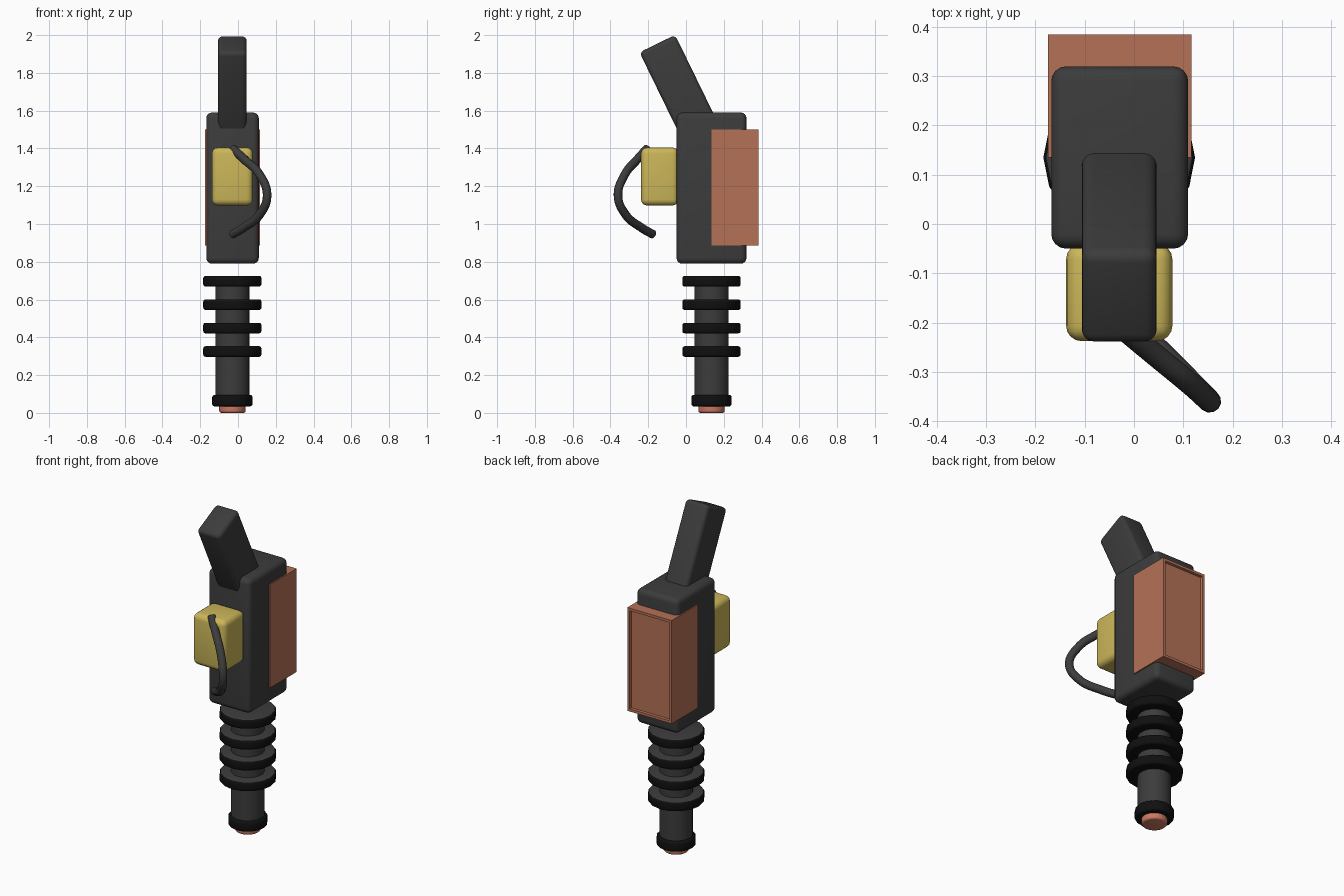
import bpy, bmesh, math
from mathutils import Vector

if "Cube" in bpy.data.objects:
    bpy.data.objects.remove(bpy.data.objects["Cube"])


def mat(name, rgb):
    m = bpy.data.materials.new(name)
    m.diffuse_color = (*rgb, 1)
    m.use_nodes = True
    m.node_tree.nodes["Principled BSDF"].inputs["Base Color"].default_value = m.diffuse_color
    return m


GREY = mat("dark grey", (0.045, 0.045, 0.045))
BLACK = mat("black", (0.005, 0.005, 0.005))
COPPER = mat("copper", (0.46, 0.165, 0.095))
TIP = mat("tip red copper", (0.60, 0.19, 0.12))
YELLOW = mat("yellow", (0.60, 0.47, 0.10))
CX, CY = -0.03, 0.135


def smooth(ob):
    bpy.ops.object.select_all(action='DESELECT')
    ob.select_set(True)
    bpy.context.view_layer.objects.active = ob
    bpy.ops.object.shade_smooth_by_angle(angle=math.radians(35))


def finish(name, bm, mats, loc=(0, 0, 0), rot=(0, 0, 0)):
    bmesh.ops.recalc_face_normals(bm, faces=bm.faces[:])
    me = bpy.data.meshes.new(name)
    bm.to_mesh(me)
    bm.free()
    ob = bpy.data.objects.new(name, me)
    bpy.context.collection.objects.link(ob)
    ob.location, ob.rotation_euler = loc, rot
    for m in mats:
        me.materials.append(m)
    smooth(ob)
    return ob


def box_bm(size, bevel):
    bm = bmesh.new()
    bmesh.ops.create_cube(bm, size=1)
    bmesh.ops.scale(bm, vec=size, verts=bm.verts)
    if bevel:
        bmesh.ops.bevel(bm, geom=bm.edges[:], offset=bevel, segments=4,
                        profile=0.5, affect='EDGES')
    return bm


def box(name, lo, hi, m, bevel):
    lo, hi = Vector(lo), Vector(hi)
    return finish(name, box_bm(hi - lo, bevel), [m], (lo + hi) / 2)


def disc(name, r, z0, z1, mats, sides, bevel):
    bm = bmesh.new()
    bmesh.ops.create_cone(bm, cap_ends=True, segments=sides, radius1=r,
                          radius2=r, depth=z1 - z0)
    if bevel:
        rims = [e for e in bm.edges if abs(e.verts[0].co.z - e.verts[1].co.z) < 1e-5]
        bmesh.ops.bevel(bm, geom=rims, offset=bevel, segments=3,
                        profile=0.5, affect='EDGES')
    if len(mats) > 1:  # upper face takes the second colour
        bm.normal_update()
        for f in bm.faces:
            f.material_index = int(f.normal.z > 0.9)
    return finish(name, bm, mats, (CX, CY, (z0 + z1) / 2))


# main housing and leaning handle
box("housing", (-0.168, -0.05, 0.79), (0.11, 0.32, 1.59), GREY, 0.03)
tilt = math.radians(26)
top = Vector((CX, -0.152, 1.955))
down = Vector((0, math.sin(tilt), -math.cos(tilt)))
finish("handle", box_bm((0.152, 0.21, 0.56), 0.024), [GREY],
       top + down * 0.28, (tilt, 0, 0))

# front yellow box
box("front_box", (-0.138, -0.238, 1.098), (0.078, -0.04, 1.405), YELLOW, 0.032)

# copper back cover with recessed rear panel
bm = box_bm((0.292, 0.25, 0.615), 0)
bm.normal_update()
rear = [f for f in bm.faces if f.normal.y > 0.9]
bmesh.ops.inset_region(bm, faces=rear, thickness=0.022)
bmesh.ops.inset_region(bm, faces=rear, thickness=0.003, depth=-0.014)
finish("back_cover", bm, [COPPER], (-0.029, 0.26, 1.1925))

# lower tube, cooling rings, collar and tip
disc("tube", 0.09, 0.04, 0.722, [GREY], 32, 0)
for i in range(4):
    z = 0.325 + i * 0.124
    disc(f"ring_{i + 1}", 0.154, z - 0.028, z + 0.028, [BLACK, GREY], 16, 0.012)
disc("collar", 0.107, 0.034, 0.096, [BLACK], 16, 0.014)
disc("tip", 0.07, 0.0, 0.06, [TIP], 32, 0.012)

# looping cable
pts = [(-0.03, -0.205, 1.40), (0.03, -0.255, 1.345), (0.115, -0.325, 1.26),
       (0.154, -0.36, 1.15), (0.115, -0.32, 1.05), (0.03, -0.235, 0.98),
       (-0.03, -0.175, 0.945)]
cu = bpy.data.curves.new("cable", 'CURVE')
cu.dimensions = '3D'
cu.bevel_depth = 0.023
cu.bevel_resolution = 4
cu.use_fill_caps = True
sp = cu.splines.new('BEZIER')
sp.bezier_points.add(len(pts) - 1)
for p, co in zip(sp.bezier_points, pts):
    p.co = co
    p.handle_left_type = p.handle_right_type = 'AUTO'
cu.materials.append(GREY)
cable = bpy.data.objects.new("cable", cu)
bpy.context.collection.objects.link(cable)
bpy.ops.object.select_all(action='DESELECT')
cable.select_set(True)
bpy.context.view_layer.objects.active = cable
bpy.ops.object.convert(target='MESH')
smooth(bpy.context.view_layer.objects.active)
